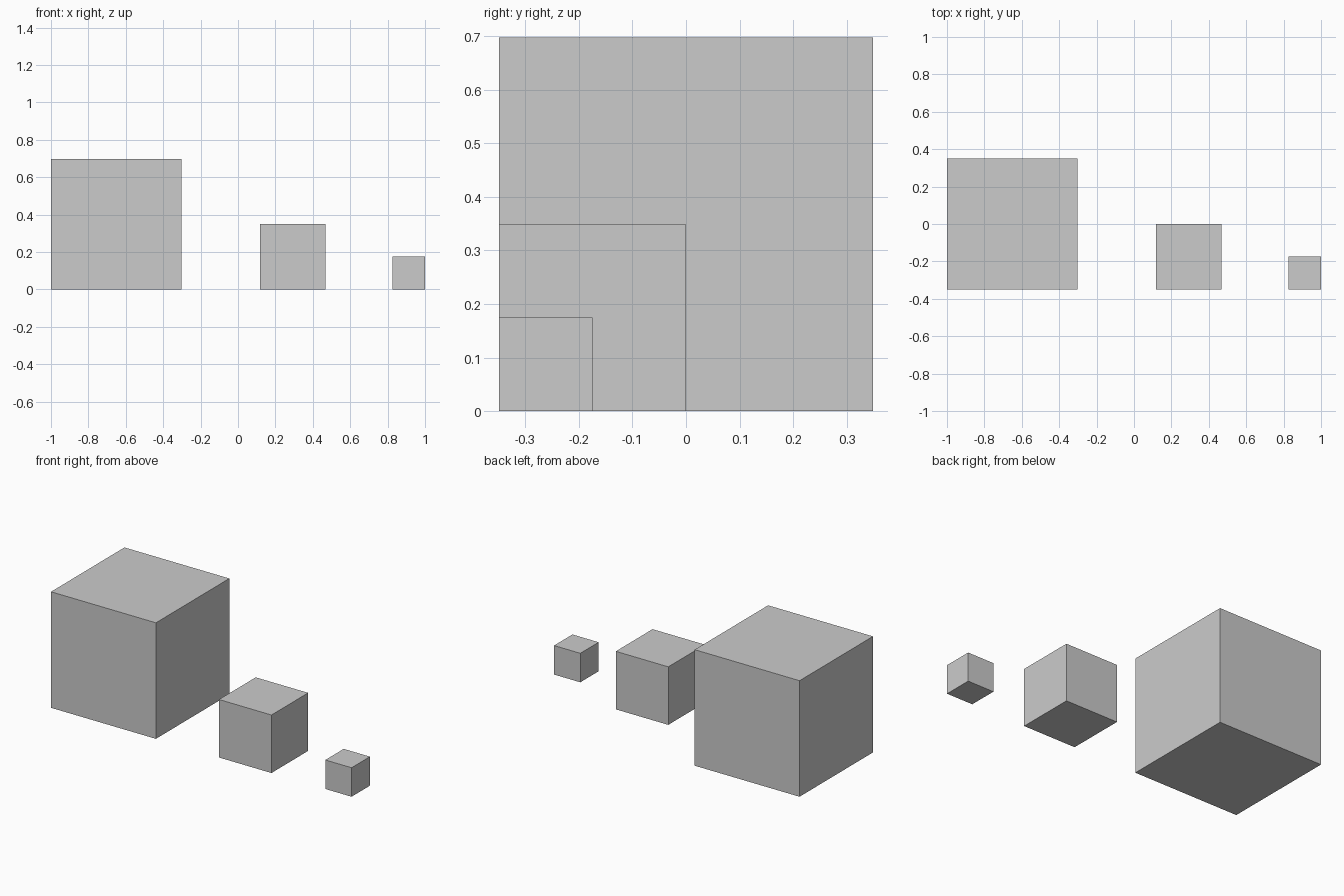
import bpy

if "Cube" in bpy.data.objects:
    bpy.data.objects.remove(bpy.data.objects["Cube"])


def cube(name, left, size, front=-0.349):
    """Cube standing on the ground, placed by its left and front sides."""
    h = size / 2
    bpy.ops.mesh.primitive_cube_add(size=size, location=(left + h, front + h, h))
    bpy.context.object.name = name


# Three cubes in a row, each half the size of the last, with flush fronts
cube("large_cube", -1.0, 0.698)
cube("medium_cube", 0.118, 0.349)
cube("small_cube", 0.8255, 0.1745)
